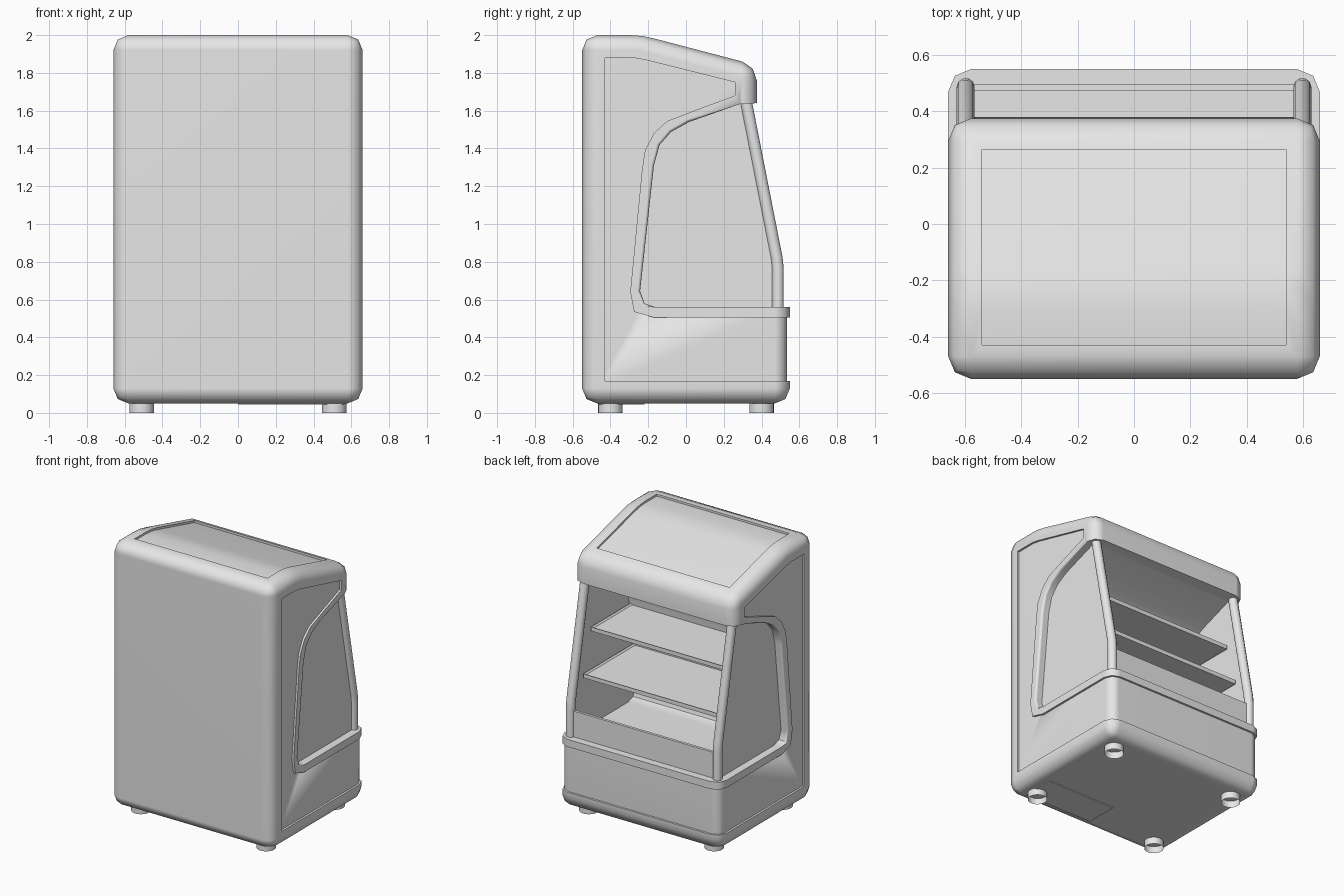
import bpy, bmesh, math
from mathutils import Vector

if "Cube" in bpy.data.objects:
    bpy.data.objects.remove(bpy.data.objects["Cube"], do_unlink=True)

GREY = (0.8, 0.8, 0.8, 1)
mat = bpy.data.materials.new("light_grey")
mat.use_nodes = True
mat.diffuse_color = GREY
mat.node_tree.nodes["Principled BSDF"].inputs["Base Color"].default_value = GREY


def add_object(name, bm):
    bmesh.ops.recalc_face_normals(bm, faces=bm.faces)
    mesh = bpy.data.meshes.new(name)
    bm.to_mesh(mesh)
    bm.free()
    mesh.materials.append(mat)
    obj = bpy.data.objects.new(name, mesh)
    bpy.context.collection.objects.link(obj)
    return obj


def activate(obj):
    bpy.ops.object.select_all(action='DESELECT')
    obj.select_set(True)
    bpy.context.view_layer.objects.active = obj


def smooth(obj, degrees=50):
    activate(obj)
    bpy.ops.object.shade_smooth_by_angle(angle=math.radians(degrees))


def prism(name, pts, x0, x1, edge_weight=None, corner_weight=None):
    """Extrude a (y, z) profile along x, optionally marking bevel weights."""
    bm = bmesh.new()
    a = [bm.verts.new((x0, y, z)) for y, z in pts]
    b = [bm.verts.new((x1, y, z)) for y, z in pts]
    bm.faces.new(a)
    bm.faces.new(b[::-1])
    n = len(pts)
    for i in range(n):
        j = (i + 1) % n
        bm.faces.new((a[i], b[i], b[j], a[j]))
    if edge_weight:
        layer = bm.edges.layers.float.new("bevel_weight_edge")
        for i in range(n):
            for side in (a, b):
                bm.edges.get((side[i], side[(i + 1) % n]))[layer] = edge_weight(i)
            bm.edges.get((a[i], b[i]))[layer] = corner_weight(i)
    return add_object(name, bm)


def box(name, lo, hi, tray=False):
    bm = bmesh.new()
    bmesh.ops.create_cube(bm, size=1)
    for v in bm.verts:
        v.co = Vector([l + (h - l) * (c + 0.5) for l, h, c in zip(lo, hi, v.co)])
    if tray:
        top = max(bm.faces, key=lambda f: f.calc_center_median().z)
        bmesh.ops.inset_region(bm, faces=[top], thickness=0.015, depth=0)
        for v in top.verts:
            v.co.z -= 0.012
    return add_object(name, bm)


def inset_profile(pts, d):
    """Move every side of a counter-clockwise profile inwards by d."""
    out = []
    for i, p in enumerate(pts):
        p = Vector(p)
        u = (p - Vector(pts[i - 1])).normalized()
        v = (Vector(pts[(i + 1) % len(pts)]) - p).normalized()
        nu, nv = Vector((-u.y, u.x)), Vector((-v.y, v.x))
        out.append(tuple(p + (nu + nv) * d / (1 + nu.dot(nv))))
    return out


# Side profile: base, display opening, then hood
base = [(-0.55, 0.05), (0.55, 0.05), (0.55, 0.56)]
opening = [(-0.16, 0.56), (-0.22, 0.58), (-0.243, 0.645), (-0.17, 1.31),
           (-0.14, 1.418), (-0.08, 1.487), (0.016, 1.54), (0.285, 1.635)]
hood = [(0.375, 1.64), (0.375, 1.84), (-0.16, 1.98), (-0.23, 1.995),
        (-0.3, 2.0), (-0.55, 2.0)]
profile = base + opening + hood
first = len(base)
last = first + len(opening) - 1
rounded = (0, 1, last + 2, len(profile) - 1)


def edge_weight(i):
    if first <= i < last:
        return 0.2
    return 0.0 if i in (first - 1, last) else 1.0


def cabinet(name, inset):
    half = 0.66 - inset
    obj = prism(name, inset_profile(profile, inset), -half, half, edge_weight,
                lambda i: 1.0 if i in rounded else 0.0)
    mod = obj.modifiers.new("round", 'BEVEL')
    mod.limit_method = 'WEIGHT'
    mod.width = 0.08 - inset
    mod.segments = 2
    mod.use_clamp_overlap = False
    activate(obj)
    bpy.ops.object.modifier_apply(modifier=mod.name)
    return obj


def cut(obj, cutter):
    cutter.hide_render = True
    mod = obj.modifiers.new("cut", 'BOOLEAN')
    mod.operation = 'DIFFERENCE'
    mod.solver = 'EXACT'
    mod.object = cutter
    activate(obj)
    bpy.ops.object.modifier_apply(modifier=mod.name)
    bpy.data.objects.remove(cutter, do_unlink=True)


# Outer frame with openings, over a slightly smaller core forming the panels
frame = cabinet("cabinet_frame", 0.0)
core = cabinet("cabinet_panels", 0.015)
side_recess = [(-0.43, 0.17), (0.7, 0.17), (0.7, 0.505), (-0.17, 0.505),
               (-0.275, 0.535), (-0.295, 0.64), (-0.233, 1.286), (-0.217, 1.39),
               (-0.17, 1.48), (-0.1, 1.545), (0.07, 1.61), (0.26, 1.68),
               (0.26, 1.75), (-0.22, 1.87), (-0.28, 1.88), (-0.43, 1.88)]
cut(frame, prism("side_cutter", side_recess, -1, 1))
cut(frame, box("top_cutter", (-0.54, -0.43, 1.73), (0.54, 0.265, 2.2)))
for obj in (frame, core):
    smooth(obj)
    mod = obj.modifiers.new("flat_normals", 'WEIGHTED_NORMAL')
    mod.keep_sharp = True

# Side windows and front posts, on both sides
window = [(0.47, 0.545)] + inset_profile(profile, 0.012)[first:last + 1] \
    + [(0.315, 1.65), (0.475, 0.8)]
for side, label in ((1, "left"), (-1, "right")):
    prism(label + "_window", window, side * 0.585, side * 0.603)
    curve = bpy.data.curves.new(label + "_post", 'CURVE')
    curve.dimensions = '3D'
    curve.bevel_depth = 0.032
    curve.bevel_resolution = 3
    curve.use_fill_caps = True
    path = [(0.487, 0.54), (0.487, 0.76), (0.481, 0.82), (0.312, 1.68)]
    spline = curve.splines.new('POLY')
    spline.points.add(len(path) - 1)
    for point, (y, z) in zip(spline.points, path):
        point.co = (side * 0.598, y, z, 1)
    post = bpy.data.objects.new(label + "_post", curve)
    bpy.context.collection.objects.link(post)
    activate(post)
    bpy.ops.object.convert(target='MESH')
    post = bpy.context.view_layer.objects.active
    post.data.materials.clear()
    post.data.materials.append(mat)
    smooth(post)

# Shelves and low front guard
box("upper_shelf", (-0.57, -0.19, 1.26), (0.57, 0.29, 1.29), tray=True)
box("lower_shelf", (-0.57, -0.22, 0.95), (0.57, 0.38, 0.98), tray=True)
box("front_guard", (-0.585, 0.475, 0.54), (0.585, 0.495, 0.75))

# Underside hatch
box("underside_hatch", (0.0, -0.46, 0.044), (0.56, -0.22, 0.052))

# Open ring feet
for x, xn in ((-0.51, "right"), (0.51, "left")):
    for y, yn in ((-0.4, "front"), (0.4, "back")):
        bm = bmesh.new()
        bmesh.ops.create_cone(bm, cap_ends=False, segments=24, radius1=0.065,
                              radius2=0.065, depth=0.055)
        bmesh.ops.translate(bm, verts=bm.verts, vec=(x, y, 0.0275))
        smooth(add_object(f"{yn}_{xn}_foot", bm))
